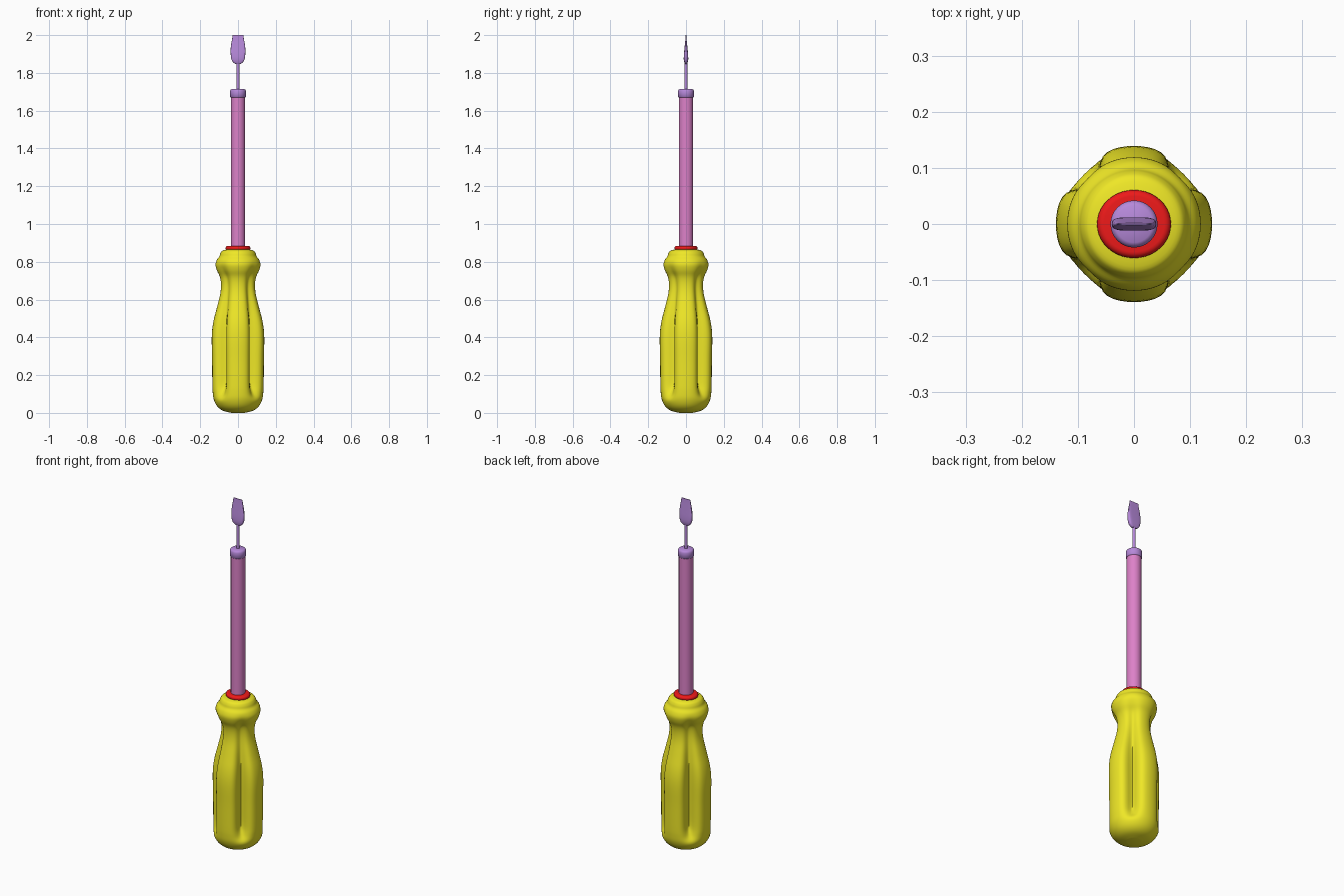
import bpy, bmesh, math

if "Cube" in bpy.data.objects:
    bpy.data.objects.remove(bpy.data.objects["Cube"])


def material(name, rgb):
    m = bpy.data.materials.new(name)
    m.diffuse_color = (*rgb, 1)
    m.use_nodes = True
    m.node_tree.nodes["Principled BSDF"].inputs["Base Color"].default_value = m.diffuse_color
    return m


YELLOW = material("yellow", (0.86, 0.80, 0.02))
RED = material("red", (0.85, 0.01, 0.01))
PINK = material("pink", (0.72, 0.22, 0.58))
PURPLE = material("purple", (0.47, 0.25, 0.70))


def spline(points, steps):
    """Catmull-Rom through rows of numbers."""
    out = []
    for i in range(len(points) - 1):
        a, b, c, d = (points[min(max(i + k, 0), len(points) - 1)] for k in (-1, 0, 1, 2))
        for s in range(steps):
            t = s / steps
            out.append([0.5 * (2 * q + (r - p) * t + (2 * p - 5 * q + 4 * r - u) * t * t
                               + (3 * q - p - 3 * r + u) * t ** 3)
                        for p, q, r, u in zip(a, b, c, d)])
    return out + [list(points[-1])]


def loft(name, rows, ring, sides, mat, angle=40):
    """Skin rings of points made by ring(row, angle), capping both ends."""
    bm = bmesh.new()
    rings = [[bm.verts.new(ring(row, 2 * math.pi * i / sides)) for i in range(sides)]
             for row in rows]
    for lo, hi in zip(rings, rings[1:]):
        for i in range(sides):
            j = (i + 1) % sides
            bm.faces.new((lo[i], lo[j], hi[j], hi[i]))
    bm.faces.new(rings[0][::-1])
    bm.faces.new(rings[-1])
    mesh = bpy.data.meshes.new(name)
    bm.to_mesh(mesh)
    bm.free()
    ob = bpy.data.objects.new(name, mesh)
    bpy.context.collection.objects.link(ob)
    mesh.materials.append(mat)
    bpy.context.view_layer.objects.active = ob
    ob.select_set(True)
    bpy.ops.object.shade_smooth_by_angle(angle=math.radians(angle))
    ob.select_set(False)
    return ob


def round_ring(row, a):
    z, r = row
    return (r * math.cos(a), r * math.sin(a), z)


# Handle: z, radius, groove depth; four grooves on the diagonals
def fluted_ring(row, a):
    z, r, depth = row
    off = (a % (math.pi / 2)) - math.pi / 4
    r *= 1 - max(depth, 0) * math.exp(-(off / math.radians(14)) ** 2)
    return (r * math.cos(a), r * math.sin(a), z)


handle = [
    (0.0, 0.035, 0), (0.012, 0.080, 0), (0.035, 0.110, 0), (0.07, 0.128, 0.02),
    (0.11, 0.134, 0.22), (0.16, 0.136, 0.36), (0.28, 0.137, 0.38), (0.40, 0.139, 0.38),
    (0.48, 0.131, 0.35), (0.56, 0.111, 0.28), (0.63, 0.094, 0.21), (0.68, 0.090, 0.18),
    (0.72, 0.096, 0.15), (0.755, 0.112, 0.08), (0.785, 0.119, 0.03), (0.81, 0.112, 0),
    (0.828, 0.099, 0), (0.845, 0.093, 0), (0.859, 0.082, 0), (0.866, 0.055, 0),
]
loft("handle", spline(handle, 4), fluted_ring, 72, YELLOW, 60)

# Rounded red collar, slightly wider than deep
collar = [(0.872 + 0.012 * math.sin(t), 0.054 + 0.012 * math.cos(t))
          for t in (math.pi * (k / 10 - 0.5) for k in range(11))]
ring_ob = loft("collar_ring", collar, round_ring, 40, RED, 60)
ring_ob.scale.y = 0.92

# Sleeve, end cap and thin rod
loft("shaft_sleeve", [(0.86, 0.038), (1.68, 0.038)], round_ring, 32, PINK)
loft("end_cap", [(1.668, 0.036), (1.674, 0.042), (1.704, 0.042), (1.711, 0.039), (1.715, 0.033)],
     round_ring, 32, PURPLE, 50)
loft("thin_rod", [(1.70, 0.008), (1.88, 0.008)], round_ring, 16, PURPLE)


# Flat blade: z, half width, half thickness with rounded-rectangle sections
def blade_ring(row, a):
    z, w, t = row
    c, s = math.cos(a), math.sin(a)
    return (w * math.copysign(abs(c) ** 0.5, c), t * math.copysign(abs(s) ** 0.5, s), z)


blade = [(1.848, 0.014, 0.006), (1.856, 0.026, 0.009), (1.872, 0.035, 0.012),
         (1.90, 0.039, 0.011), (1.93, 0.039, 0.008), (1.96, 0.035, 0.005),
         (1.98, 0.031, 0.003), (2.0, 0.029, 0.0015)]
loft("blade", spline(blade, 2), blade_ring, 32, PURPLE, 50)
